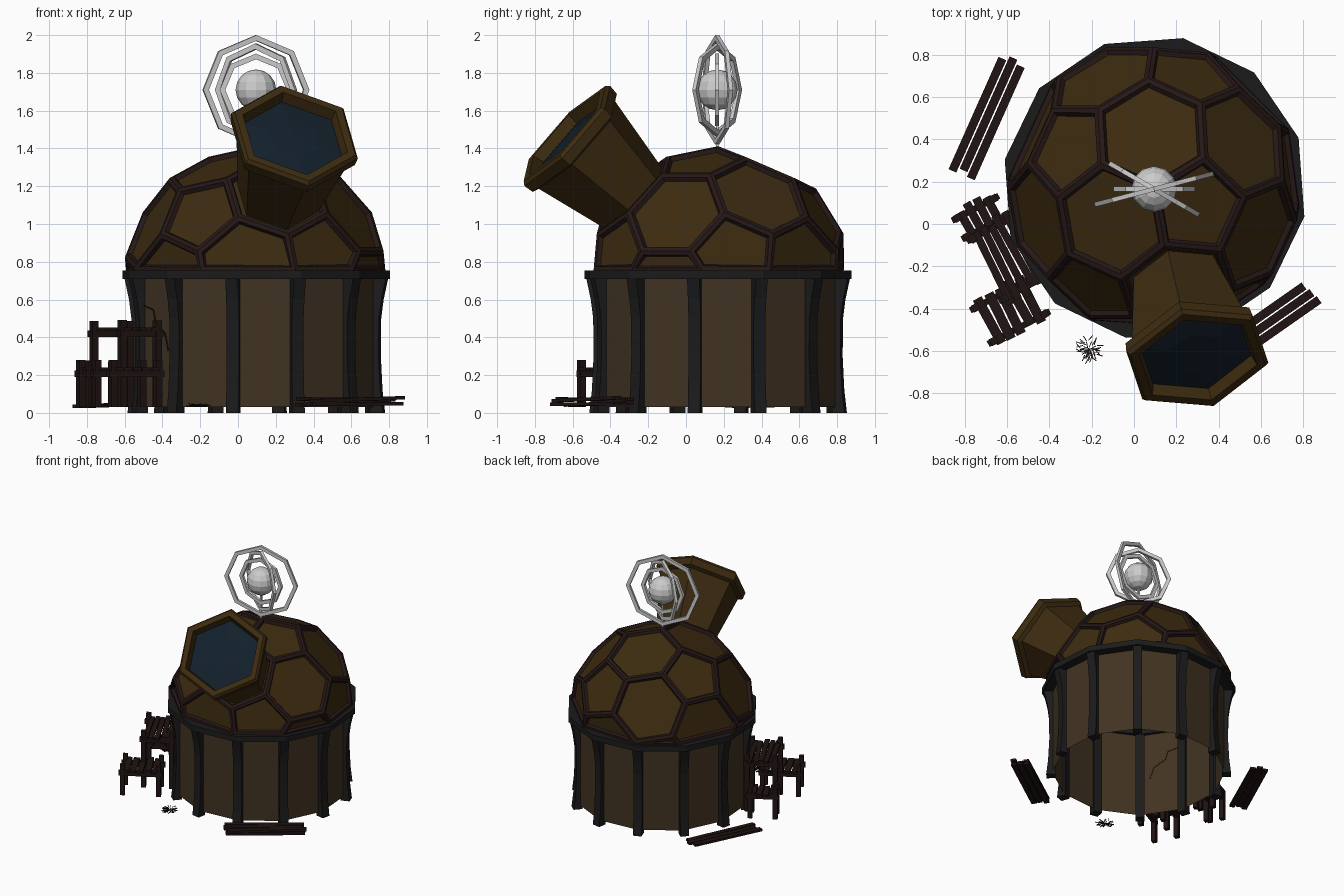
import bpy, bmesh, random
from math import cos, sin, radians, pi
from mathutils import Vector, Matrix

if "Cube" in bpy.data.objects:
    bpy.data.objects.remove(bpy.data.objects["Cube"])

random.seed(4)
AX = Vector((0.097, 0.17, 0))          # tower axis
A0 = radians(19.2)                     # first corner of the 12-sided tower


def mat(name, c):
    m = bpy.data.materials.new(name)
    m.diffuse_color = (*c, 1)
    m.use_nodes = True
    m.node_tree.nodes["Principled BSDF"].inputs["Base Color"].default_value = m.diffuse_color
    return m


WALL = mat("plaster", (0.053, 0.033, 0.016))
IRON = mat("dark_iron", (0.011, 0.011, 0.012))
FRAME = mat("dark_frame", (0.019, 0.009, 0.008))
PANEL = mat("brass_panel", (0.046, 0.024, 0.005))
GLASS = mat("glass", (0.006, 0.014, 0.024))
WOOD = mat("old_wood", (0.014, 0.007, 0.006))


def finish(bm, name, *mats):
    me = bpy.data.meshes.new(name)
    bm.to_mesh(me)
    bm.free()
    for m in mats:
        me.materials.append(m)
    ob = bpy.data.objects.new(name, me)
    bpy.context.collection.objects.link(ob)
    return ob


def loft(bm, rings, wrap=False):
    """Skin closed loops of points; wrap joins the last loop to the first."""
    vs = [[bm.verts.new(p) for p in r] for r in rings]
    pairs = list(zip(vs, vs[1:])) + ([(vs[-1], vs[0])] if wrap else [])
    for a, b in pairs:
        for i in range(len(a)):
            j = (i + 1) % len(a)
            bm.faces.new((a[i], a[j], b[j], b[i]))
    return vs


def ngon(r, z, n=12):
    return [AX + Vector((r * cos(A0 + 2 * pi * i / n), r * sin(A0 + 2 * pi * i / n), z)) for i in range(n)]


def box(bm, c, size, rot=Matrix.Identity(4)):
    m = Matrix.Translation(c) @ rot @ Matrix.Diagonal((*size, 1))
    bmesh.ops.create_cube(bm, size=1, matrix=m)


def stick(bm, a, b, w):
    a, b = Vector(a), Vector(b)
    box(bm, (a + b) / 2, (w, w, (b - a).length), (b - a).to_track_quat('Z', 'Y').to_matrix().to_4x4())


# Tower wall: open 12-sided shell
bm = bmesh.new()
loft(bm, [ngon(0.645, 0.03), ngon(0.645, 0.72)])
finish(bm, "tower_wall", WALL)

# Ring beam under the dome
bm = bmesh.new()
loft(bm, [ngon(0.62, 0.71), ngon(0.72, 0.71), ngon(0.72, 0.755), ngon(0.62, 0.755)], True)
finish(bm, "ring_beam", IRON)

# Curved corner posts
bm = bmesh.new()
prof = [(0.62, 0), (0.688, 0), (0.674, 0.12), (0.665, 0.3), (0.667, 0.5), (0.68, 0.6), (0.705, 0.715), (0.62, 0.715)]
for k in range(12):
    a = A0 + k * pi / 6
    d, t = Vector((cos(a), sin(a), 0)), Vector((-sin(a), cos(a), 0))
    rings = [[AX + d * r + t * s + Vector((0, 0, z)) for r, z in prof] for s in (0.033, -0.033)]
    for r in loft(bm, rings):
        bm.faces.new(r)
bmesh.ops.recalc_face_normals(bm, faces=bm.faces)
finish(bm, "corner_posts", IRON)

# Crack in the left front wall panel
bm = bmesh.new()
a = radians(-145.8)
d, t = Vector((cos(a), sin(a), 0)), Vector((-sin(a), cos(a), 0))
path = [AX + d * 0.624 + t * u + Vector((0, 0, z)) for u, z in
        [(-0.15, 0.57), (-0.05, 0.545), (-0.03, 0.48), (0.06, 0.42), (0.09, 0.33)]]
for p, q in zip(path, path[1:]):
    stick(bm, p, q, 0.007)
finish(bm, "wall_crack", FRAME)

# Dome: truncated icosahedron, one corner pointing up, lower half cut away
ico = bmesh.new()
bmesh.ops.create_icosphere(ico, subdivisions=1, radius=1)
bm = bmesh.new()
for e in ico.edges:
    p, q = e.verts[0].co, e.verts[1].co
    bm.verts.new((2 * p + q) / 3)
    bm.verts.new((p + 2 * q) / 3)
ico.free()
bmesh.ops.convex_hull(bm, input=bm.verts)
bmesh.ops.dissolve_limit(bm, angle_limit=0.05, verts=bm.verts, edges=bm.edges)
bmesh.ops.recalc_face_normals(bm, faces=bm.faces)
seam = next(e for e in bm.edges if all(len(f.verts) == 6 for f in e.link_faces))
p, q = (v.co.copy() for v in seam.verts)
R = 0.69
zax = p.normalized()
xax = (q - q.dot(zax) * zax).normalized()
basis = Matrix((xax, zax.cross(xax), zax))
turn = Matrix.Rotation(radians(155.5), 3, 'Z') @ basis * (R / p.length)
DC = AX + Vector((0, 0, 0.722))
for v in bm.verts:
    v.co = DC + Matrix.Diagonal((1.02, 1.02, 1)) @ turn @ v.co
bm.normal_update()

# The telescope grows out of the front hexagon
aim = Vector((0.205, -0.81, 0.755)).normalized()
hexa = max(bm.faces, key=lambda f: f.normal.dot(aim))
hc = hexa.calc_center_median()
spokes = [(v.co - hc) for v in hexa.verts]
spokes = [(s - s.dot(aim) * aim).normalized() for s in spokes]

bmesh.ops.bisect_plane(bm, geom=bm.verts[:] + bm.edges[:] + bm.faces[:], plane_co=(0, 0, 0.755),
                       plane_no=(0, 0, 1), clear_inner=True)
panels = [f for f in bm.faces if f.calc_area() > 0.003]
bmesh.ops.inset_individual(bm, faces=panels, thickness=0.026, depth=0)
bmesh.ops.inset_individual(bm, faces=panels, thickness=0.014, depth=-0.022)
for f in bm.faces:
    f.material_index = 0
for f in panels:
    f.material_index = 1
finish(bm, "dome", FRAME, PANEL)


def tube_ring(dist, r):
    return [DC + aim * dist + s * r for s in spokes]


# Telescope barrel with flared rim
bm = bmesh.new()
loft(bm, [tube_ring(d, r) for d, r in
          [(0.57, 0.215), (1.04, 0.315), (1.055, 0.35), (1.11, 0.357), (1.13, 0.34), (1.13, 0.295), (1.06, 0.275)]])
bmesh.ops.recalc_face_normals(bm, faces=bm.faces)
finish(bm, "telescope_barrel", PANEL)

# Faceted lens
bm = bmesh.new()
rings = loft(bm, [tube_ring(1.07, 0.279), tube_ring(1.09, 0.14)])
tip = bm.verts.new(DC + aim * 1.095)
for i in range(6):
    bm.faces.new((rings[1][i], rings[1][(i + 1) % 6], tip))
bmesh.ops.recalc_face_normals(bm, faces=bm.faces)
finish(bm, "lens", GLASS)

# Orrery on the roof: ball, rod and three upright octagon rings
OC = Vector((0.095, 0.165, 1.71))
bm = bmesh.new()
bmesh.ops.create_uvsphere(bm, u_segments=12, v_segments=8, radius=0.108, matrix=Matrix.Translation(OC))
finish(bm, "orrery_ball")
bm = bmesh.new()
stick(bm, (OC.x, OC.y, 1.39), OC, 0.014)
finish(bm, "orrery_rod")
for name, r, deg in [("outer", 0.29, 14.7), ("middle", 0.245, -30), ("inner", 0.192, 0)]:
    bm = bmesh.new()
    a = radians(deg)
    d, t = Vector((cos(a), sin(a), 0)), Vector((-sin(a), cos(a), 0))
    loft(bm, [[OC + d * (rr * cos(i * pi / 4)) + Vector((0, 0, rr * sin(i * pi / 4))) + t * s for i in range(8)]
              for rr, s in [(r, -0.011), (r, 0.011), (r - 0.03, 0.011), (r - 0.03, -0.011)]], True)
    bmesh.ops.recalc_face_normals(bm, faces=bm.faces)
    finish(bm, name + "_orrery_ring")


# Rickety wooden stages on the left
def stage(name, cx, cy, length, width, z, post, planks):
    bm = bmesh.new()
    rot = Matrix.Rotation(radians(28), 4, 'Z')      # local x across, local y along planks
    at = lambda x, y, zz: Vector((cx, cy, 0)) + rot @ Vector((x, y, zz))
    for i in range(planks):
        x = (i + 0.5) / planks * width - width / 2
        wob = random.uniform(-0.02, 0.02)
        box(bm, at(x, wob, z + 0.012), (width / planks * 0.86, length + 0.06, 0.018),
            rot @ Matrix.Rotation(random.uniform(-.04, .04), 4, 'Z'))
    for s in (-1, 1):
        box(bm, at(0, s * length / 2, z - 0.012), (width + 0.06, 0.03, 0.035), rot)
        for k in (-1, 1):
            top = z + post * random.uniform(0.85, 1)
            box(bm, at(k * width / 2, s * length / 2, (top + 0.03) / 2), (0.036, 0.036, top - 0.03), rot)
    finish(bm, name, WOOD)


stage("high_stage", -0.595, -0.16, 0.32, 0.21, 0.43, 0.065, 5)
stage("back_low_stage", -0.725, 0.03, 0.10, 0.19, 0.22, 0.06, 4)
stage("front_low_stage", -0.585, -0.41, 0.18, 0.27, 0.22, 0.06, 5)


# Loose planks lying on the ground
def plank_pile(name, c, deg, length, layers):
    bm = bmesh.new()
    rot = Matrix.Rotation(radians(deg), 4, 'Z')
    for k in range(layers):
        for i in (-1, 0, 1):
            p = Vector(c) + rot @ Vector((random.uniform(-.02, .02), i * 0.047, 0.025 * k))
            box(bm, p, (length, 0.04, 0.018), rot @ Matrix.Rotation(random.uniform(-.03, .03), 4, 'Y'))
    finish(bm, name, WOOD)


plank_pile("front_planks", (0.595, -0.495, 0.047), 35, 0.59, 2)
plank_pile("back_planks", (-0.695, 0.50, 0.04), 66, 0.58, 1)

# Dry twig tuft
bm = bmesh.new()
base = Vector((-0.21, -0.59, 0.034))
for i in range(50):
    a, r = random.uniform(0, 2 * pi), random.uniform(0.0, 0.045)
    p = base + Vector((r * cos(a), r * sin(a), random.uniform(0, 0.008)))
    b = a + random.uniform(-1, 1)
    stick(bm, p, p + Vector((0.03 * cos(b), 0.03 * sin(b), random.uniform(-0.004, 0.008))), 0.004)
finish(bm, "twig_tuft", WOOD)
